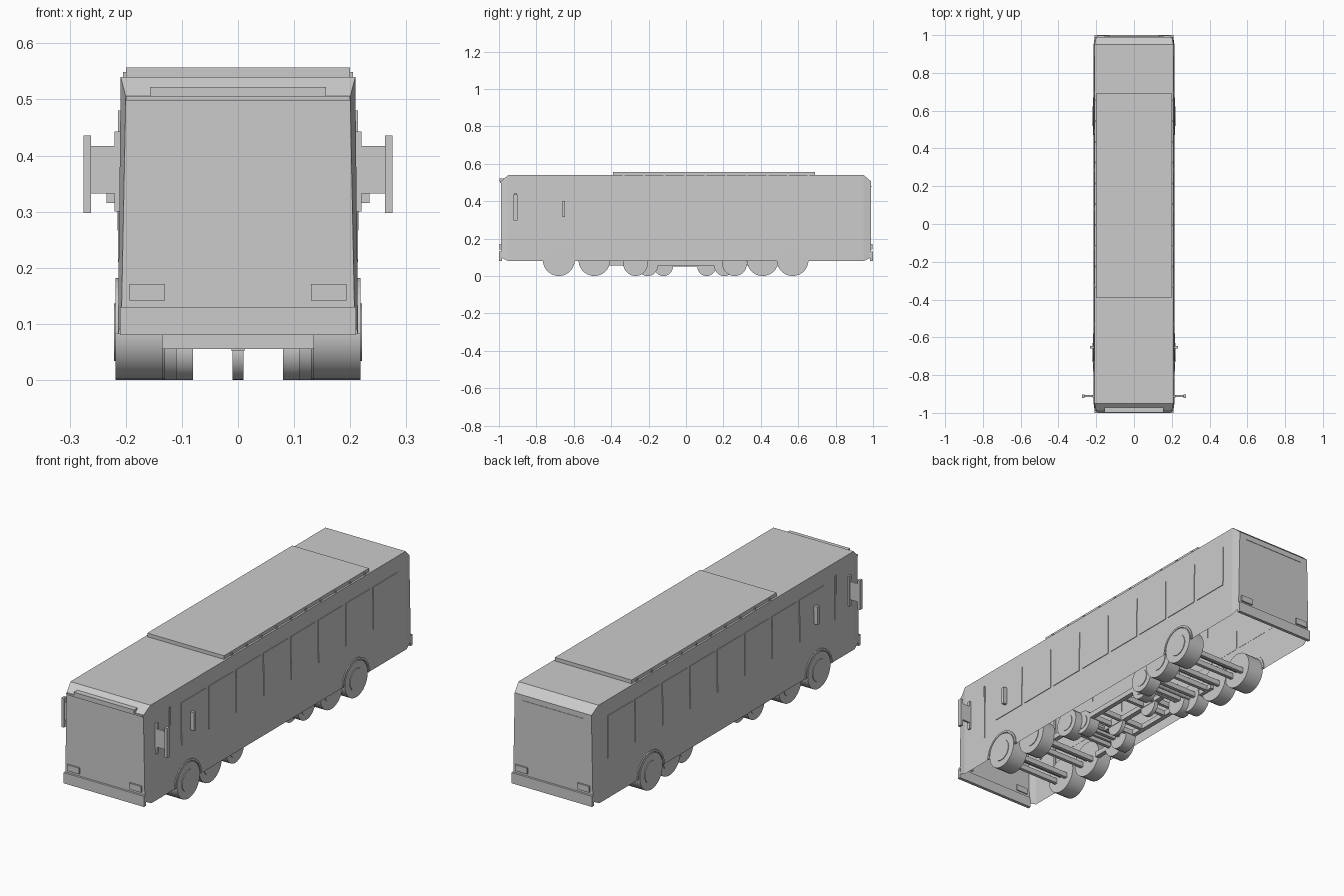
import bpy, bmesh, math
from mathutils import Matrix, Vector

if "Cube" in bpy.data.objects:
    bpy.data.objects.remove(bpy.data.objects["Cube"])


def finish(name, bm):
    bmesh.ops.recalc_face_normals(bm, faces=bm.faces)
    me = bpy.data.meshes.new(name)
    bm.to_mesh(me)
    bm.free()
    ob = bpy.data.objects.new(name, me)
    bpy.context.collection.objects.link(ob)
    return ob


def add_box(bm, x, y, z):
    size = Vector((x[1] - x[0], y[1] - y[0], z[1] - z[0]))
    mid = Vector((x[0] + x[1], y[0] + y[1], z[0] + z[1])) / 2
    bmesh.ops.create_cube(bm, size=1, matrix=Matrix.Translation(mid) @ Matrix.Diagonal((*size, 1)))


def boxes(name, specs, mirror=False):
    bm = bmesh.new()
    for x, y, z in specs:
        add_box(bm, x, y, z)
        if mirror:
            add_box(bm, (-x[1], -x[0]), y, z)
    return finish(name, bm)


def add_cyl(bm, x0, x1, y, z, r, n=28):
    m = Matrix.Translation(((x0 + x1) / 2, y, z)) @ Matrix.Rotation(math.pi / 2, 4, 'Y')
    bmesh.ops.create_cone(bm, cap_ends=True, segments=n, radius1=r, radius2=r,
                          depth=x1 - x0, matrix=m)


def smooth(ob):
    bpy.ops.object.select_all(action='DESELECT')
    ob.select_set(True)
    bpy.context.view_layer.objects.active = ob
    bpy.ops.object.shade_smooth_by_angle(angle=math.radians(30))


# Body shell: rings along y, open underneath
bm = bmesh.new()
rings = []
for y, xb, xt, zb, zt in [(-.99, .208, .200, .10, .505), (-.95, .214, .209, .08, .54),
                          (.95, .214, .209, .08, .54), (.99, .208, .200, .10, .505)]:
    rings.append([bm.verts.new(p) for p in
                  [(-xb, y, zb), (-xt, y, zt), (xt, y, zt), (xb, y, zb)]])
for a, b in zip(rings, rings[1:]):
    for i in range(3):
        bm.faces.new((a[i], a[i + 1], b[i + 1], b[i]))
bm.faces.new(rings[0])
bm.faces.new(rings[-1])
finish("body_shell", bm)

# Roof pod with small side brackets
boxes("roof_pod", [((-.2, .2), (-.39, .69), (.54, .557))])
boxes("roof_pod_bracket", [((.195, .205), (-.34 + i * .11, -.33 + i * .11), (.538, .549))
                           for i in range(10)], True)

# Side windows, eight per side, slightly proud of the sloping wall
bm = bmesh.new()
for s in (-1, 1):
    for i in range(8):
        y0 = -.725 + i * .204
        pts = []
        for off in (0, .004):
            for y, z in [(y0, .266), (y0 + .183, .266), (y0 + .183, .466), (y0, .466)]:
                x = .214 - .005 * (z - .08) / .46 - .001 + off
                pts.append(bm.verts.new((s * x, y, z)))
        bm.faces.new(pts[:4])
        bm.faces.new(pts[4:])
        for k in range(4):
            j = (k + 1) % 4
            bm.faces.new((pts[k], pts[j], pts[4 + j], pts[4 + k]))
finish("side_windows", bm)

# Door strip and grab handles
boxes("door_strip", [((.205, .214), (-.815, -.805), (.21, .48))], True)
boxes("grab_handle", [((.208, .234), (-.66, -.646), (.315, .40))], True)

# Mirrors: wall plate, arm and outer plate
boxes("side_mirror", [((.207, .220), (-.918, -.905), (.30, .443)),
                      ((.215, .265), (-.916, -.906), (.332, .417)),
                      ((.262, .275), (-.922, -.902), (.298, .436))], True)

# Ends: bumpers, lamps, sign and rear strip
boxes("front_bumper", [((-.21, .21), (-1, -.985), (.08, .13))])
boxes("rear_bumper", [((-.21, .21), (.985, 1), (.08, .13))])
boxes("headlight", [((.13, .193), (-.998, -.985), (.142, .171))], True)
boxes("tail_light", [((.13, .193), (.985, .998), (.142, .171))], True)
boxes("front_sign", [((-.157, .157), (-.998, -.972), (.505, .522))])
boxes("front_sign_lip", [((-.2, .2), (-.995, -.985), (.498, .506))])
boxes("rear_strip", [((-.16, .16), (.985, .992), (.477, .48))])

# Wheels: (y, radius, inner x, outer x), mirrored to both sides
wheels = [(-.68, .085, .135, .218), (.57, .085, .135, .218),
          (-.49, .085, .130, .200), (.41, .085, .130, .200),
          (-.27, .066, .110, .175), (.26, .066, .110, .175),
          (-.205, .055, .080, .135), (.205, .055, .080, .135)]
tyres, hubs, axles = bmesh.new(), bmesh.new(), bmesh.new()
for y, r, xi, xo in wheels:
    for s in (-1, 1):
        a, b = sorted((s * xi, s * xo))
        add_cyl(tyres, a, b, y, r, r)
        a, b = sorted((s * (xo - .01), s * (xo + .003)))
        add_cyl(hubs, a, b, y, r, r * .6)
    add_cyl(axles, -xi, xi, y, max(r, .068), .012, 12)
smooth(finish("tyres", tyres))
smooth(finish("wheel_hubs", hubs))
smooth(finish("axles", axles))

# Small centre rollers
bm = bmesh.new()
for y in (-.12, .11):
    add_cyl(bm, -.01, .01, y, .05, .05)
smooth(finish("centre_wheels", bm))

# Wheel arch trims around the outer wheels
bm = bmesh.new()
for s in (-1, 1):
    for yc in (-.68, .57):
        prev = None
        for i in range(17):
            t = math.pi * i / 16
            ring = [bm.verts.new((s * x, yc + r * math.cos(t), .082 + r * math.sin(t)))
                    for x, r in [(.210, .091), (.218, .091), (.218, .100), (.210, .100)]]
            if prev:
                for k in range(4):
                    j = (k + 1) % 4
                    bm.faces.new((prev[k], prev[j], ring[j], ring[k]))
            else:
                bm.faces.new(ring)
            prev = ring
        bm.faces.new(prev)
finish("wheel_arch_trim", bm)

# Underframe: long rails, centre beam and paired cross beams
boxes("frame_rail", [((.113, .135), (-.41, .41), (.055, .08))], True)
boxes("centre_beam", [((-.012, .012), (-.2, .2), (.052, .075))])
boxes("cross_beam", [((-.135, .135), (y + d - .008, y + d + .008), (.055, .08))
                     for y in (-.68, -.49, -.27, -.12, .11, .26, .41, .57)
                     for d in (-.035, .035)])
